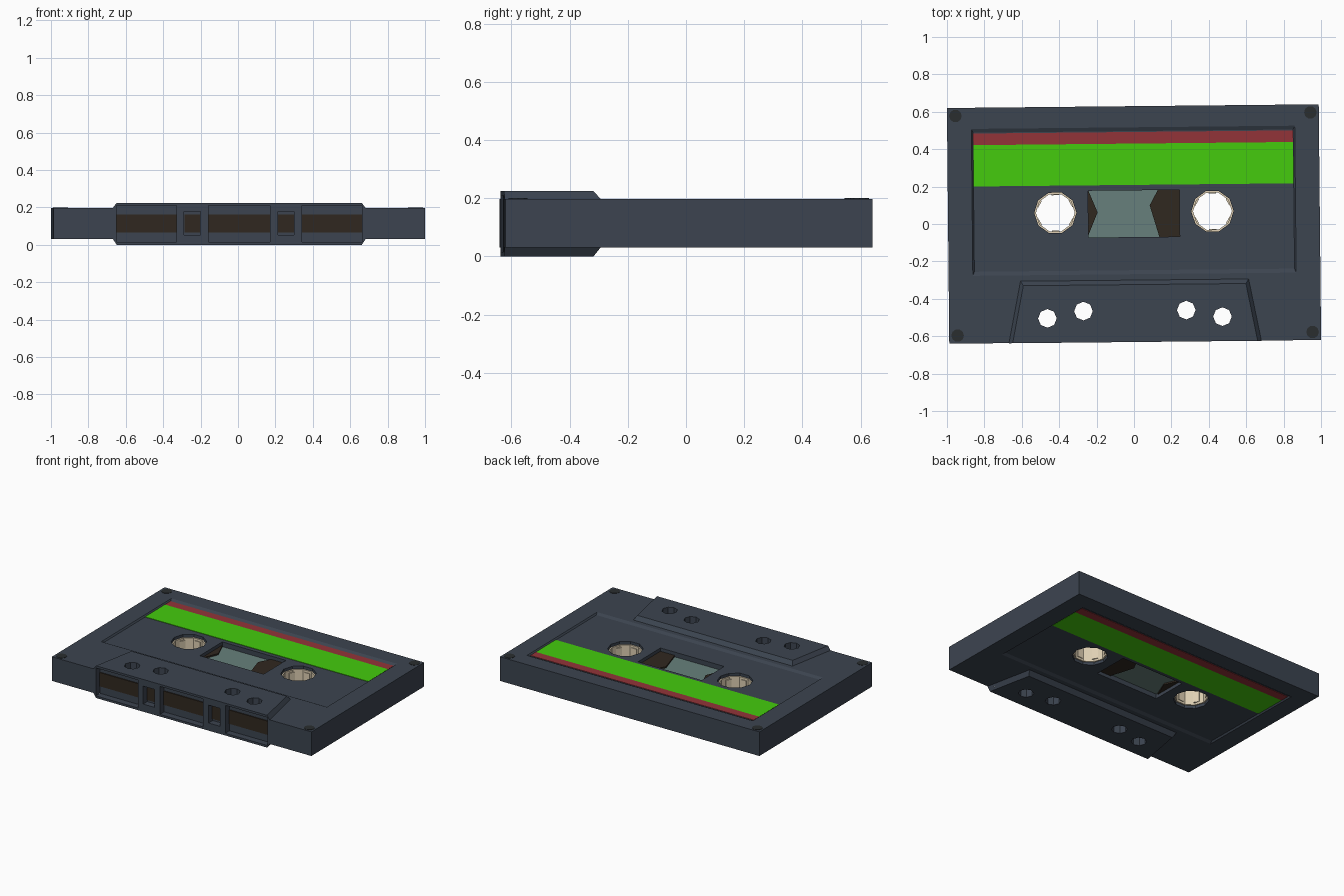
import bpy, bmesh
from math import sin, cos, pi, radians

if "Cube" in bpy.data.objects:
    bpy.data.objects.remove(bpy.data.objects["Cube"])

ZM = 0.114          # mid height of the shell
Z0, Z1 = 0.03, 0.198
SX, SY = 0.994, 0.63


def material(name, r, g, b):
    m = bpy.data.materials.new(name)
    m.diffuse_color = (r, g, b, 1)
    m.use_nodes = True
    m.node_tree.nodes["Principled BSDF"].inputs["Base Color"].default_value = m.diffuse_color
    return m


SHELL = material("slate", 0.045, 0.058, 0.08)
GREEN = material("green", 0.058, 0.6, 0.004)
RED = material("red", 0.29, 0.034, 0.04)
GLASS = material("teal", 0.136, 0.216, 0.2)
TAPE = material("brown", 0.03, 0.021, 0.014)
CREAM = material("cream", 0.75, 0.64, 0.46)
DARK = material("dark", 0.023, 0.027, 0.028)


def loft(name, rings, mat=None, closed=False):
    """Skin a list of (outline, z); capped, or looped into a tube wall."""
    bm = bmesh.new()
    loops = [[bm.verts.new((x, y, z)) for x, y in pts] for pts, z in rings]
    pairs = list(zip(loops, loops[1:]))
    if closed:
        pairs.append((loops[-1], loops[0]))
    else:
        bm.faces.new(loops[0])
        bm.faces.new(loops[-1])
    for a, b in pairs:
        n = len(a)
        for i in range(n):
            j = (i + 1) % n
            bm.faces.new((a[i], a[j], b[j], b[i]))
    bmesh.ops.recalc_face_normals(bm, faces=bm.faces)
    me = bpy.data.meshes.new(name)
    bm.to_mesh(me)
    bm.free()
    ob = bpy.data.objects.new(name, me)
    if mat:
        me.materials.append(mat)
    bpy.context.scene.collection.objects.link(ob)
    return ob


def rect(x0, x1, y0, y1):
    return [(x0, y0), (x1, y0), (x1, y1), (x0, y1)]


def ngon(cx, cy, r, n, phase=0.0):
    return [(cx + r * cos(phase + 2 * pi * i / n), cy + r * sin(phase + 2 * pi * i / n)) for i in range(n)]


def box(name, x0, x1, y0, y1, z0, z1, mat=None):
    return loft(name, [(rect(x0, x1, y0, y1), z0), (rect(x0, x1, y0, y1), z1)], mat)


def prism(name, pts, z0, z1, mat=None):
    return loft(name, [(pts, z0), (pts, z1)], mat)


def ring(name, outer, inner, z0, z1, mat):
    return loft(name, [(outer, z0), (outer, z1), (inner, z1), (inner, z0)], mat, closed=True)


def trapezoid(half_top, half_bottom, y_top):
    return [(-half_bottom, -SY - 0.001), (half_bottom, -SY - 0.001), (half_top, y_top), (-half_top, y_top)]


# Shell with the thicker head block
shell = box("shell", -SX, SX, -SY, SY, Z0, Z1, SHELL)
wide, narrow = trapezoid(0.61, 0.675, -0.30), trapezoid(0.595, 0.655, -0.324)
head_block = loft("head_block", [(narrow, 0), (wide, Z0), (wide, Z1), (narrow, 0.225)], SHELL)
tools = [(head_block, 'UNION')]


def cut(ob):
    ob.hide_render = True
    tools.append((ob, 'DIFFERENCE'))


# Label recess on both faces
for s in (1, -1):
    floor, rim = rect(-0.856, 0.856, -0.247, 0.497), rect(-0.868, 0.868, -0.277, 0.525)
    half = (Z1 - Z0) / 2
    cut(loft("recess_cutter", [(floor, ZM + s * (half - 0.01)), (rim, ZM + s * (half + 0.004))]))

# Window, spool holes, guide holes
cut(box("window_cutter", -0.244, 0.244, -0.07, 0.18, -0.1, 0.3))
for s in (-1, 1):
    cut(prism("spool_cutter", ngon(s * 0.42, 0.064, 0.113, 10), -0.1, 0.3))
    cut(prism("guide_cutter", ngon(s * 0.468, -0.50, 0.05, 8), -0.1, 0.3))
    cut(prism("guide_cutter", ngon(s * 0.275, -0.463, 0.05, 8), -0.1, 0.3))

# Front openings with the tape showing inside
openings = [(-0.657, -0.335, 0.015, 0.21), (-0.294, -0.207, 0.053, 0.178), (-0.165, 0.165, 0.015, 0.21),
            (0.207, 0.294, 0.053, 0.178), (0.335, 0.657, 0.015, 0.21)]
for x0, x1, z0, z1 in openings:
    cut(box("opening_cutter", x0, x1, -0.7, -0.585, z0, z1))

for ob, op in tools:
    mod = shell.modifiers.new("bool", 'BOOLEAN')
    mod.object, mod.operation, mod.solver = ob, op, 'EXACT'
dg = bpy.context.evaluated_depsgraph_get()
old = shell.data
shell_mesh = bpy.data.meshes.new_from_object(shell.evaluated_get(dg))
shell.modifiers.clear()
shell.data = shell_mesh
for ob, op in tools:
    bpy.data.objects.remove(ob)

for x0, x1, z0, z1 in openings:
    box("tape_strip", x0 + 0.001, x1 - 0.001, -0.592, -0.58, 0.067, 0.163, TAPE)

# Tape rolls and window pane
ring("tape_roll_left", ngon(-0.42, 0.064, 0.226, 8), ngon(-0.42, 0.064, 0.13, 8), 0.063, 0.165, TAPE)
ph = radians(174)
ring("tape_roll_right", ngon(0.42, 0.064, 0.337, 8, ph), ngon(0.42, 0.064, 0.13, 8, ph), 0.063, 0.165, TAPE)
box("window_pane", -0.25, 0.25, -0.075, 0.185, 0.073, 0.155, GLASS)

# Spool hubs with six drive teeth
for s in (-1, 1):
    c = s * 0.42
    ring("spool_hub", ngon(c, 0.064, 0.117, 10), ngon(c, 0.064, 0.104, 10), 0.06, 0.168, CREAM)
    for k in range(6):
        a = k * pi / 3 + pi / 6
        pts = [(c + r * cos(a) - t * sin(a), 0.064 + r * sin(a) + t * cos(a))
               for r, t in ((0.094, -0.02), (0.108, -0.02), (0.108, 0.02), (0.094, 0.02))]
        prism("hub_tooth", pts, 0.075, 0.153, CREAM)

# Label stripes on both faces
for side, za, zb in (("top", 0.184, 0.191), ("bottom", 0.037, 0.044)):
    box("label_red_" + side, -0.855, 0.855, 0.43, 0.492, za, zb, RED)
    box("label_green_" + side, -0.855, 0.855, 0.209, 0.43, za, zb, GREEN)

# Corner screws
for sx in (-1, 1):
    for sy in (-1, 1):
        prism("screw", ngon(sx * 0.949, sy * 0.587, 0.034, 10), 0.18, 0.2, DARK)

# The whole cassette sits turned very slightly
for ob in bpy.context.scene.objects:
    ob.rotation_euler.z = 0.01
